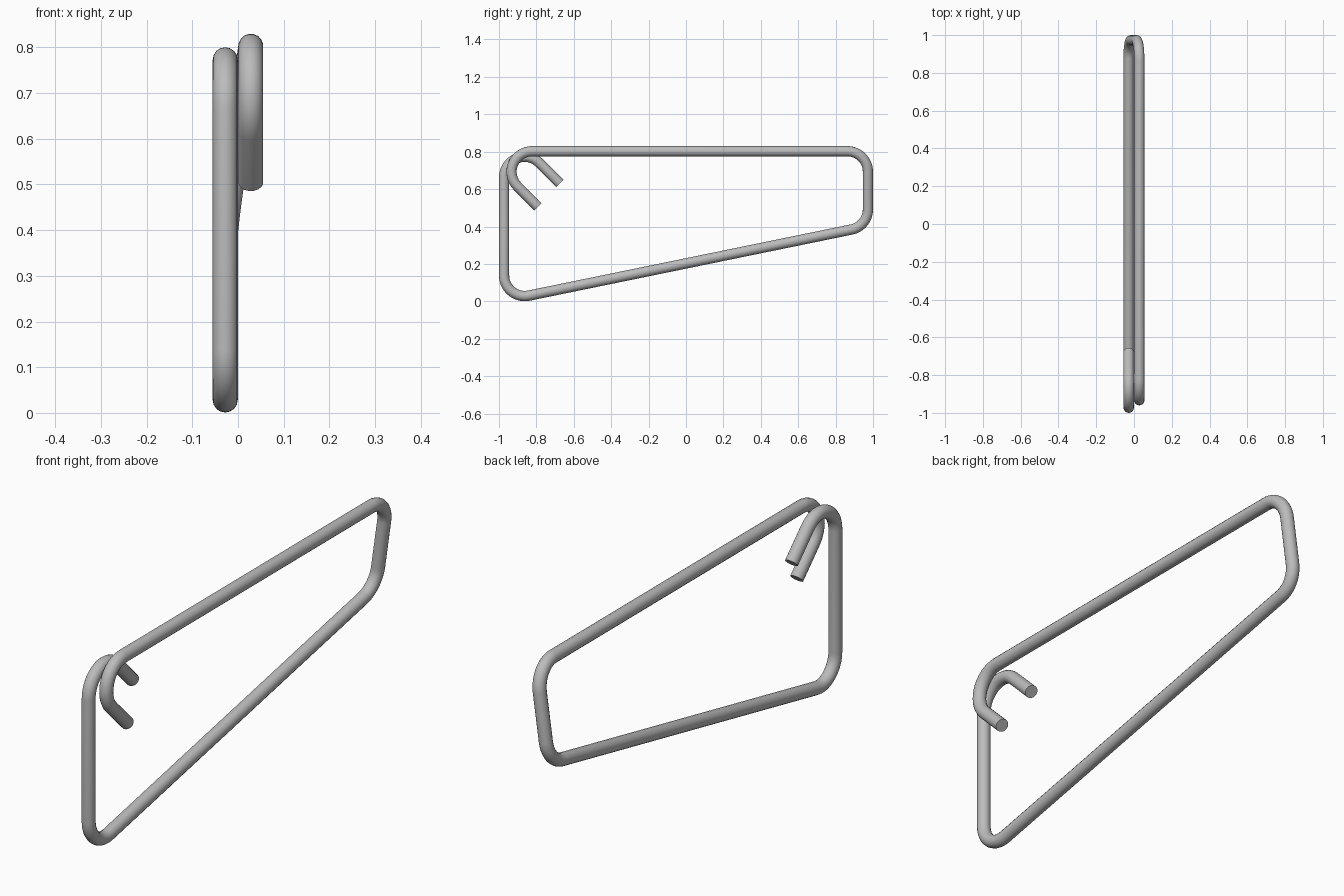
import bpy
import math
from mathutils import Vector

cube = bpy.data.objects.get("Cube")
if cube:
    bpy.data.objects.remove(cube, do_unlink=True)

ROD = 0.0275      # rod radius
BEND = 0.11       # bend radius along the rod's centre line
SIDE = 0.028      # sideways offset of the two overlapping ends

# Steel material
steel = bpy.data.materials.new("steel grey")
steel.use_nodes = True
grey = (0.5, 0.5, 0.5, 1)
steel.diffuse_color = grey
steel.node_tree.nodes["Principled BSDF"].inputs["Base Color"].default_value = grey


def fillet(before, corner, after, radius, steps):
    """Points of a round bend replacing a corner."""
    a, b = (before - corner).normalized(), (after - corner).normalized()
    half = a.angle(b) / 2
    axis = (a + b).normalized()
    centre = corner + axis * radius / math.sin(half)
    start = corner + a * radius / math.tan(half) - centre
    end = corner + b * radius / math.tan(half) - centre
    sweep = start.angle(end)
    return [centre + (start * math.sin(sweep * (1 - i / steps))
                      + end * math.sin(sweep * i / steps)) / math.sin(sweep)
            for i in range(steps + 1)]


# Corners of the bent rod, from one hook end round to the other
corners = [Vector(p) for p in (
    (-SIDE, -0.675, 0.631),      # first hook end
    (-SIDE, -0.9725, 0.9285),    # first hook bend
    (-SIDE, -0.9725, 0.0035),    # front bottom
    (-SIDE, 0.9725, 0.402),      # back bottom
    (SIDE, 0.9725, 0.8025),      # back top
    (SIDE, -1.0885, 0.8025),     # second hook bend
    (SIDE, -0.791, 0.505),       # second hook end
)]
path = [corners[0]]
for before, corner, after in zip(corners, corners[1:], corners[2:]):
    path += fillet(before, corner, after, BEND, 16)
path.append(corners[-1])

# Round rod swept along the path
curve = bpy.data.curves.new("bent_rod", "CURVE")
curve.dimensions = "3D"
curve.bevel_depth = ROD
curve.bevel_resolution = 6
curve.use_fill_caps = True
spline = curve.splines.new("POLY")
spline.points.add(len(path) - 1)
for point, co in zip(spline.points, path):
    point.co = (*co, 1)
curve.materials.append(steel)

rod = bpy.data.objects.new("bent_rod", curve)
bpy.context.collection.objects.link(rod)
bpy.ops.object.select_all(action="DESELECT")
rod.select_set(True)
bpy.context.view_layer.objects.active = rod
bpy.ops.object.convert(target="MESH")
bpy.ops.object.shade_smooth_by_angle(angle=math.radians(40))
